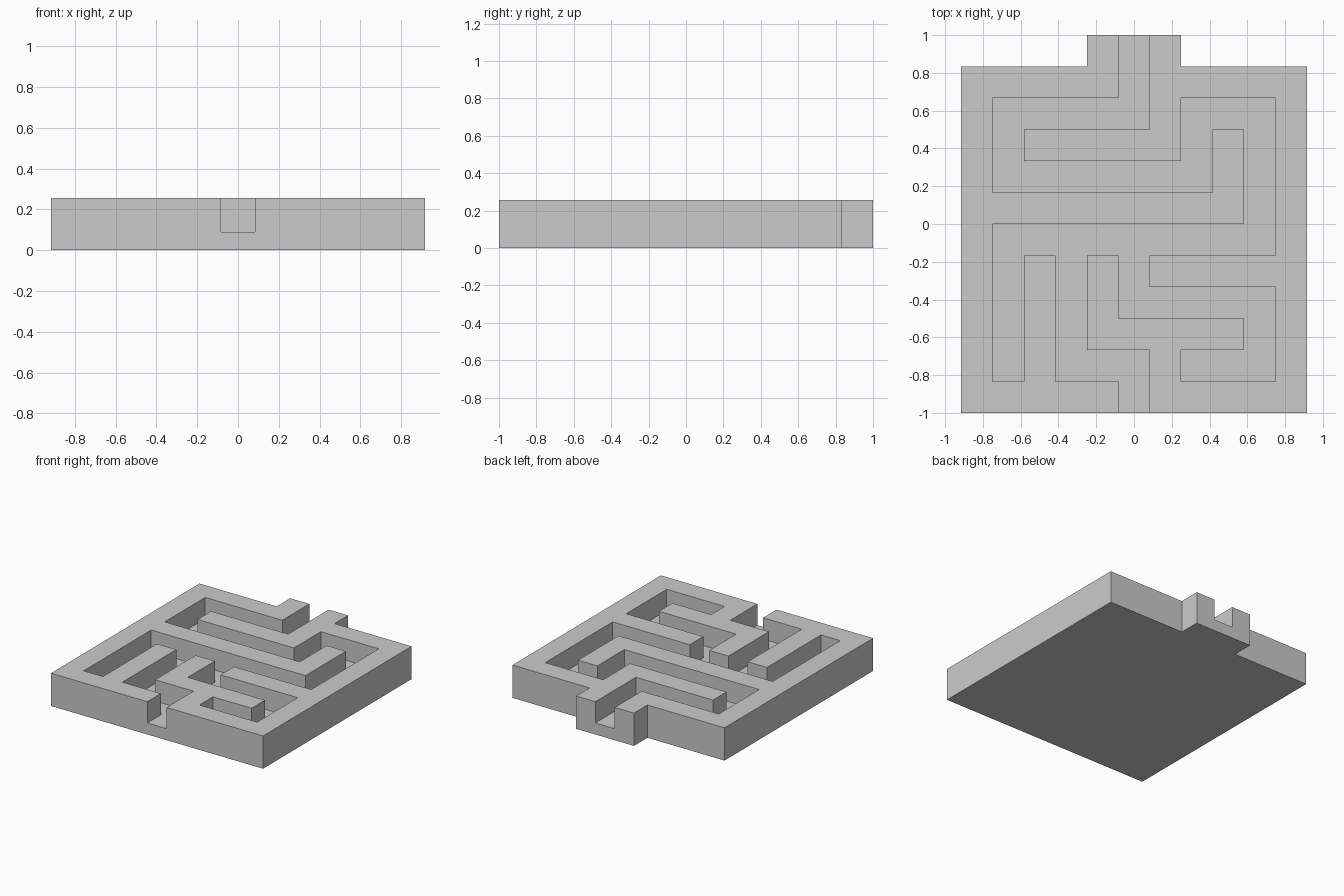
import bpy
import bmesh

if "Cube" in bpy.data.objects:
    bpy.data.objects.remove(bpy.data.objects["Cube"])

CELL = 1 / 6
FLOOR, TOP = 0.09, 0.256

# Plan seen from above, back row first: '#' wall, '.' sunken path, ' ' empty
PLAN = [
    "    #.#    ",
    "#####.#####",
    "#.....#...#",
    "#.#####.#.#",
    "#.......#.#",
    "#########.#",
    "#.........#",
    "#.#.#.#####",
    "#.#.#.....#",
    "#.#.#####.#",
    "#.#...#...#",
    "#####.#####",
]
LEVELS = [0, FLOOR, TOP]


def filled(c, r, k):
    """True where the plate (k = 0) or the walls (k = 1) occupy a cell."""
    if not (0 <= r < len(PLAN) and 0 <= c < len(PLAN[0]) and 0 <= k < 2):
        return False
    return PLAN[r][c] in ("#." if k == 0 else "#")


def corner(c, r, k):
    return ((c - len(PLAN[0]) / 2) * CELL, 1 - r * CELL, LEVELS[k])


# Outward direction and quad corners of each side of a cell
SIDES = {
    (1, 0, 0): [(1, 1, 0), (1, 0, 0), (1, 0, 1), (1, 1, 1)],
    (-1, 0, 0): [(0, 0, 0), (0, 1, 0), (0, 1, 1), (0, 0, 1)],
    (0, 1, 0): [(0, 1, 0), (1, 1, 0), (1, 1, 1), (0, 1, 1)],
    (0, -1, 0): [(1, 0, 0), (0, 0, 0), (0, 0, 1), (1, 0, 1)],
    (0, 0, 1): [(0, 1, 1), (1, 1, 1), (1, 0, 1), (0, 0, 1)],
    (0, 0, -1): [(0, 0, 0), (1, 0, 0), (1, 1, 0), (0, 1, 0)],
}

# Maze tile: one closed skin around plate and walls
bm = bmesh.new()
for r in range(len(PLAN)):
    for c in range(len(PLAN[0])):
        for k in range(2):
            if not filled(c, r, k):
                continue
            for (dc, dr, dk), quad in SIDES.items():
                if not filled(c + dc, r + dr, k + dk):
                    bm.faces.new([bm.verts.new(corner(c + i, r + j, k + l))
                                  for i, j, l in quad])
bmesh.ops.remove_doubles(bm, verts=bm.verts, dist=1e-4)

# Merge coplanar cells into clean flat faces
bmesh.ops.dissolve_limit(bm, angle_limit=0.01, verts=bm.verts, edges=bm.edges)

mesh = bpy.data.meshes.new("maze_tile")
bm.to_mesh(mesh)
bm.free()
bpy.context.collection.objects.link(bpy.data.objects.new("maze_tile", mesh))
